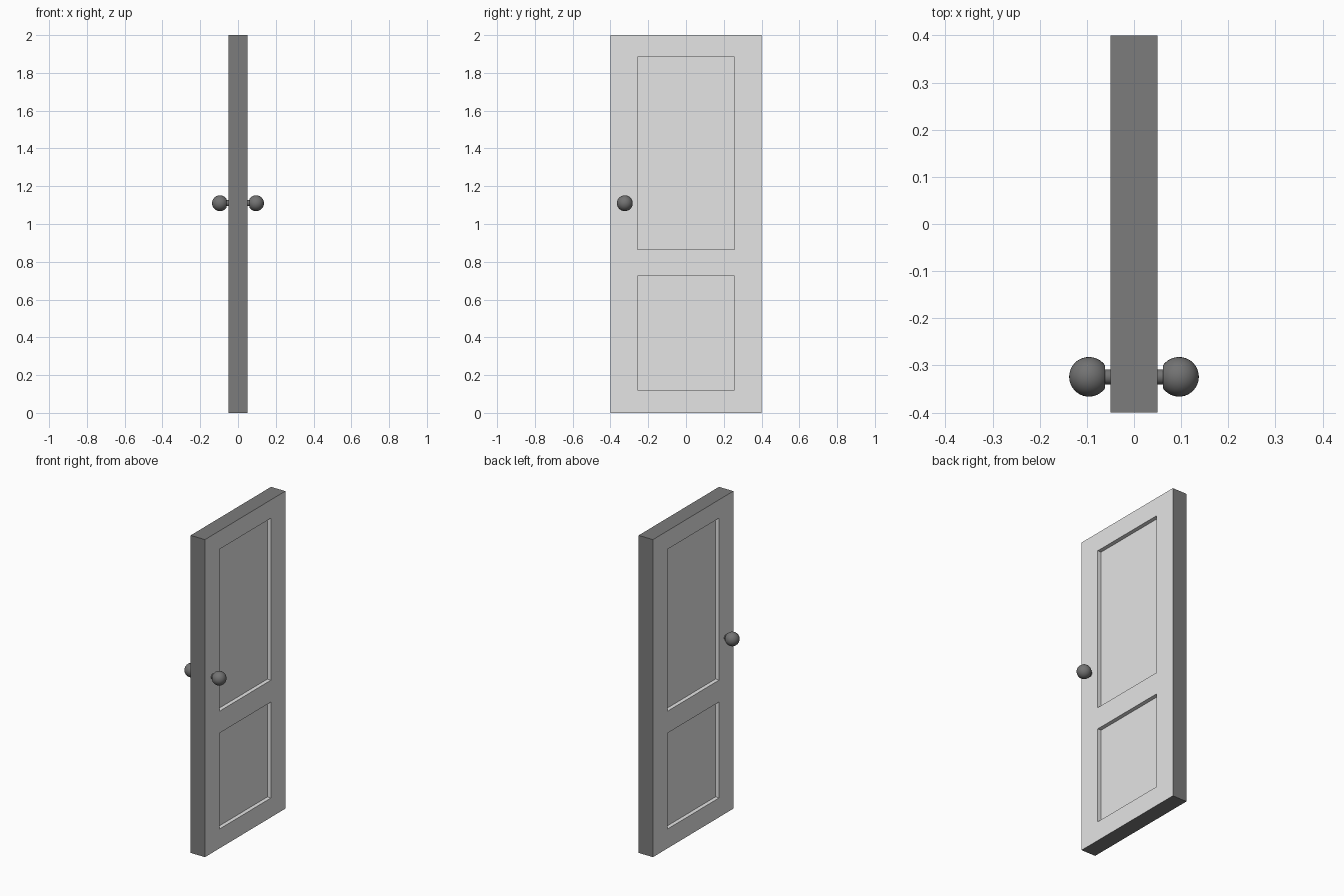
import bpy, bmesh, math

if "Cube" in bpy.data.objects:
    bpy.data.objects.remove(bpy.data.objects["Cube"])


def material(name, v):
    m = bpy.data.materials.new(name)
    m.diffuse_color = (v, v, v, 1)
    m.use_nodes = True
    m.node_tree.nodes["Principled BSDF"].inputs["Base Color"].default_value = m.diffuse_color
    return m


LIGHT = material("light grey", 0.78)
DARK = material("dark grey", 0.2)
KNOB = material("knob grey", 0.17)


def make_object(bm, name, mats):
    me = bpy.data.meshes.new(name)
    bm.to_mesh(me)
    bm.free()
    for m in mats:
        me.materials.append(m)
    ob = bpy.data.objects.new(name, me)
    bpy.context.collection.objects.link(ob)
    return ob


# Door slab: both faces are grids whose panel cells are pushed inward
HALF, DEPTH = 0.05, 0.025
ys = [-0.4, -0.258, 0.256, 0.4]
zs = [0, 0.122, 0.726, 0.864, 1.884, 2]
bm = bmesh.new()
sheets = []
for s in (-1, 1):
    v = [[bm.verts.new((s * HALF, y, z)) for z in zs] for y in ys]
    sheets.append(v)
    for i in range(3):
        for j in range(5):
            f = bm.faces.new((v[i][j], v[i + 1][j], v[i + 1][j + 1], v[i][j + 1]))
            if i == 1 and j in (1, 3):
                # recessed panel with straight walls
                bmesh.ops.inset_individual(bm, faces=[f], thickness=0.0005)
                for p in f.verts:
                    p.co.x = s * (HALF - DEPTH)

# Outer rim joins the two faces and takes the darker colour
a, b = sheets
rim = ([(i, 0) for i in range(4)] + [(3, j) for j in range(1, 6)]
       + [(i, 5) for i in (2, 1, 0)] + [(0, j) for j in (4, 3, 2, 1)])
for (i, j), (k, l) in zip(rim, rim[1:] + rim[:1]):
    f = bm.faces.new((a[i][j], a[k][l], b[k][l], b[i][j]))
    f.material_index = 1
bmesh.ops.recalc_face_normals(bm, faces=bm.faces)
make_object(bm, "door", [LIGHT, DARK])


# Knobs: lathed stem and ball, one on each side
def knob(name, s):
    r, cx, cy, cz, n = 0.042, 0.0955, -0.324, 1.11, 32
    prof = [(0.045, 0.016), (0.061, 0.016)]
    start = math.radians(145)
    for k in range(14):
        t = start * (1 - k / 14)
        prof.append((cx + r * math.cos(t), r * math.sin(t)))
    bm = bmesh.new()
    rings = [[bm.verts.new((s * x, cy + q * math.cos(2 * math.pi * i / n),
                            cz + q * math.sin(2 * math.pi * i / n)))
              for i in range(n)] for x, q in prof]
    tip = bm.verts.new((s * (cx + r), cy, cz))
    for p, q in zip(rings, rings[1:]):
        for i in range(n):
            bm.faces.new((p[i], p[(i + 1) % n], q[(i + 1) % n], q[i]))
    for i in range(n):
        bm.faces.new((rings[-1][i], rings[-1][(i + 1) % n], tip))
    bm.faces.new(rings[0])
    bmesh.ops.recalc_face_normals(bm, faces=bm.faces)
    ob = make_object(bm, name, [KNOB])
    bpy.context.view_layer.objects.active = ob
    ob.select_set(True)
    bpy.ops.object.shade_smooth_by_angle(angle=math.radians(35))
    ob.select_set(False)


knob("right_knob", 1)
knob("left_knob", -1)
